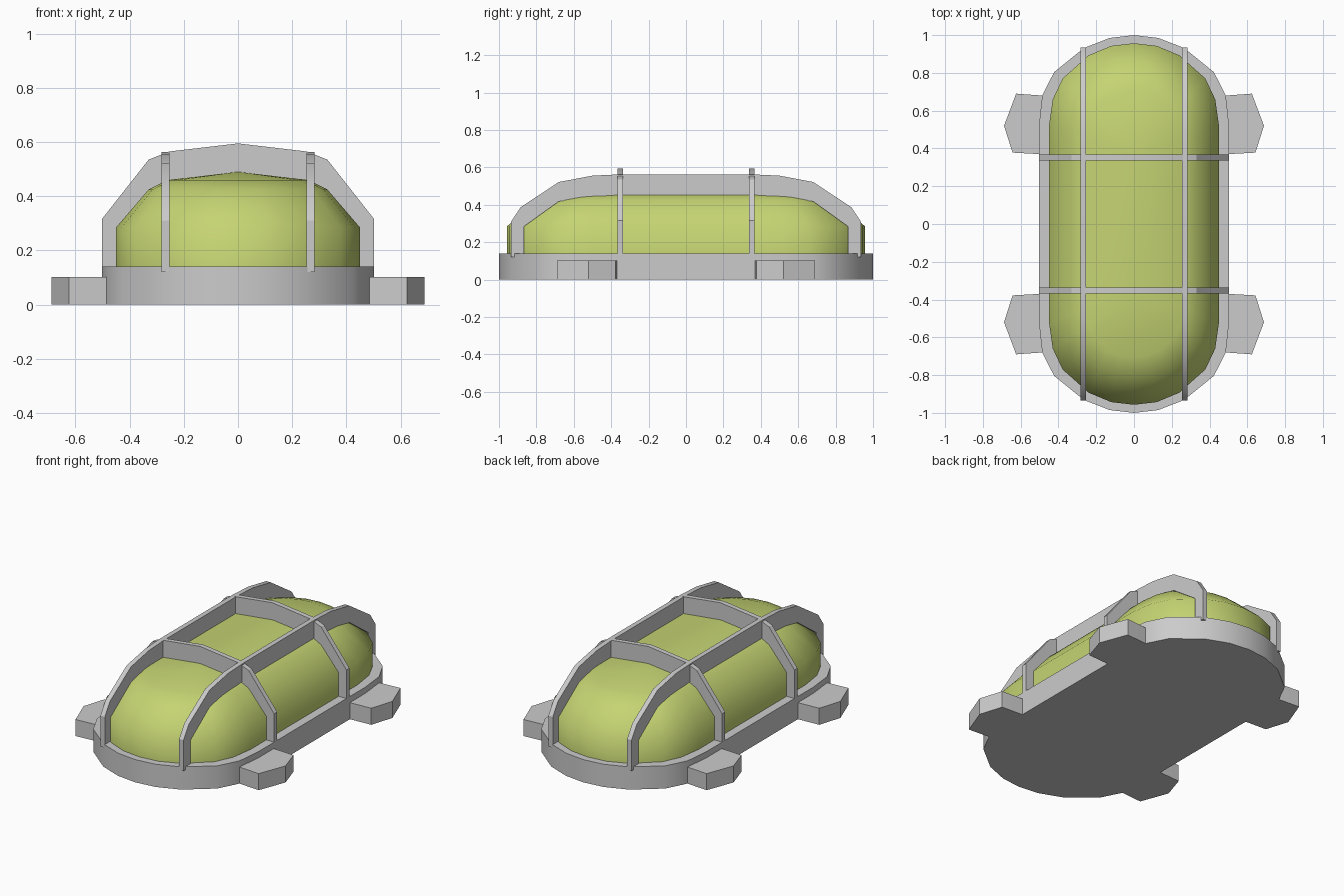
import bpy, bmesh, math

if "Cube" in bpy.data.objects:
    bpy.data.objects.remove(bpy.data.objects["Cube"])


def finish(name, bm, angle):
    bmesh.ops.recalc_face_normals(bm, faces=bm.faces)
    me = bpy.data.meshes.new(name)
    bm.to_mesh(me)
    bm.free()
    ob = bpy.data.objects.new(name, me)
    bpy.context.collection.objects.link(ob)
    bpy.ops.object.select_all(action='DESELECT')
    ob.select_set(True)
    bpy.context.view_layer.objects.active = ob
    bpy.ops.object.shade_smooth_by_angle(angle=math.radians(angle))
    return ob


def prism(name, pts, axis, lo, hi, angle=25):
    """Extrude a 2D outline along one axis between lo and hi."""
    place = {'x': lambda a, b, t: (t, a, b),
             'y': lambda a, b, t: (a, t, b),
             'z': lambda a, b, t: (a, b, t)}[axis]
    bm = bmesh.new()
    rings = [[bm.verts.new(place(a, b, t)) for a, b in pts] for t in (lo, hi)]
    for r in rings:
        bm.faces.new(r)
    n = len(pts)
    for i in range(n):
        j = (i + 1) % n
        bm.faces.new((rings[0][i], rings[0][j], rings[1][j], rings[1][i]))
    return finish(name, bm, angle)


def full_outline(q):
    """Mirror a quarter outline, running from (0, y) to the side, all round."""
    right = q + [(x, -y) for x, y in reversed(q)]
    return right + [(-x, y) for x, y in reversed(right[1:-1])]


def arch(outer, inner):
    """Closed arch outline from half profiles running foot to crown."""
    def both(p):
        return p + [(-a, b) for a, b in reversed(p) if a > 0]
    return both(outer) + both(inner)[::-1]


# Base plate
base_q = [(0, 1), (.128, .985), (.265, .932), (.423, .804), (.486, .68),
          (.503, .52), (.503, .36)]
prism("base_plate", full_outline(base_q), 'z', 0, .14, 30)

# Mounting tabs
tab = [(.44, .675), (.487, .68), (.624, .69), (.688, .52), (.643, .378),
       (.5, .37), (.44, .37)]
for sx, side in ((1, "right"), (-1, "left")):
    for sy, end in ((1, "back"), (-1, "front")):
        prism(f"mounting_tab_{end}_{side}",
              [(x * sx, y * sy) for x, y in tab], 'z', 0, .102, 15)

# Lens dome: outline shrinking towards a crown line
dome_q = [(0, .957), (.12, .943), (.24, .893), (.378, .77), (.43, .66),
          (.45, .52), (.45, .36)]
levels = [(1, .11), (1, .285), (.733, .425), (.578, .46), (0, .49)]
bm = bmesh.new()
rings = []
for s, z in levels:
    q = [(x * s, .36 + (y - .36) * s) for x, y in dome_q]
    rings.append([bm.verts.new((x, y, z)) for x, y in full_outline(q)])
bm.faces.new(rings[0])
for a, b in zip(rings, rings[1:]):
    for i in range(len(a)):
        j = (i + 1) % len(a)
        bm.faces.new((a[i], a[j], b[j], b[i]))
bmesh.ops.remove_doubles(bm, verts=bm.verts, dist=1e-4)
dome = finish("lens_dome", bm, 60)
mat = bpy.data.materials.new("lens_green")
mat.diffuse_color = (.56, .66, .17, 1)
mat.use_nodes = True
mat.node_tree.nodes["Principled BSDF"].inputs["Base Color"].default_value = mat.diffuse_color
dome.data.materials.append(mat)

# Guard bars across the width
cross = arch([(.503, .12), (.503, .315), (.33, .535), (.255, .565), (0, .595)],
             [(.448, .12), (.448, .285), (.33, .423), (.26, .458), (0, .488)])
for s, end in ((1, "back"), (-1, "front")):
    prism(f"cross_guard_bar_{end}", cross, 'y', s * .352 - .015, s * .352 + .015)

# Guard bars along the length
length = arch([(.935, .12), (.935, .31), (.883, .388), (.68, .522), (.5, .556),
               (.35, .563)],
              [(.865, .12), (.865, .285), (.68, .418), (.52, .443), (.355, .453)])
for s, side in ((1, "right"), (-1, "left")):
    prism(f"long_guard_bar_{side}", length, 'x', s * .268 - .015, s * .268 + .015)
